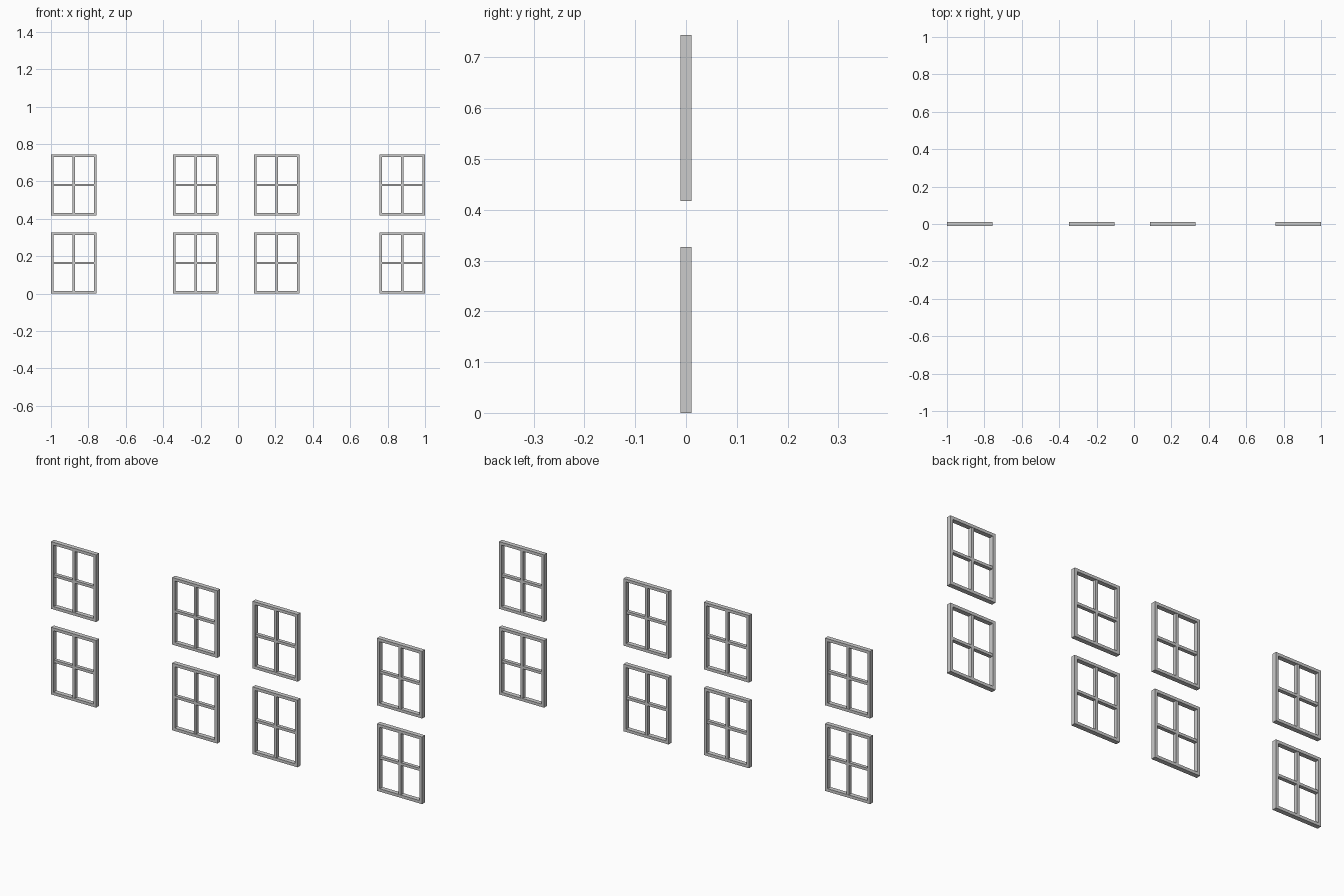
import bpy, bmesh
from mathutils import Matrix, Vector

if "Cube" in bpy.data.objects:
    bpy.data.objects.remove(bpy.data.objects["Cube"])

W, H, D = 0.243, 0.327, 0.022   # window width, height, depth
T = 0.014                       # frame bar thickness
M = 0.013                       # glazing bar thickness


def add_box(bm, size, centre):
    m = Matrix.Translation(centre) @ Matrix.Diagonal(Vector(size)).to_4x4()
    bmesh.ops.create_cube(bm, size=1, matrix=m)


def window_mesh():
    bm = bmesh.new()
    # side stiles
    for s in (-1, 1):
        add_box(bm, (T, D, H), (s * (W - T) / 2, 0, H / 2))
    # top and bottom rails
    for z in (T / 2, H - T / 2):
        add_box(bm, (W - 2 * T, D, T), (0, 0, z))
    # vertical glazing bar, then the horizontal bar in two halves
    add_box(bm, (M, D * 0.8, H - 2 * T), (0, 0, H / 2))
    half = (W - 2 * T - M) / 2
    for s in (-1, 1):
        add_box(bm, (half, D * 0.8, M), (s * (M + half) / 2, 0, H / 2))
    mesh = bpy.data.meshes.new("window_frame")
    bm.to_mesh(mesh)
    bm.free()
    return mesh


# two rows of four windows sharing one mesh
mesh = window_mesh()
for row, z in (("lower", 0.0), ("upper", 0.417)):
    for i, x in enumerate((-0.8785, -0.2255, 0.2075, 0.8785)):
        ob = bpy.data.objects.new(f"{row}_window_{i + 1}", mesh)
        ob.location = (x, 0, z)
        bpy.context.collection.objects.link(ob)
